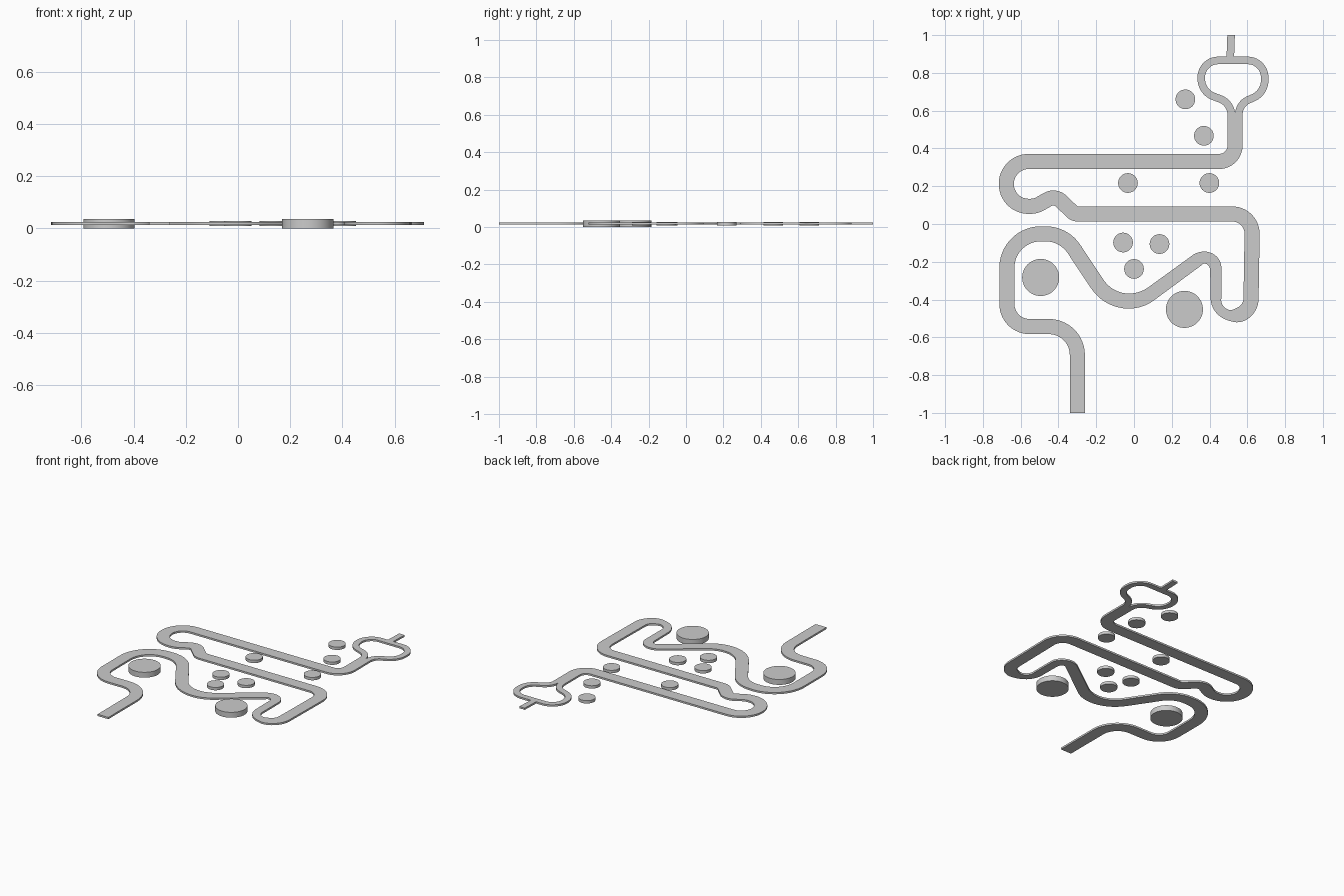
import bpy, bmesh, math
from mathutils import Vector

if "Cube" in bpy.data.objects:
    bpy.data.objects.remove(bpy.data.objects["Cube"])

TRACK_Z, TRACK_T = 0.013, 0.012


def finish(bm, name):
    bmesh.ops.recalc_face_normals(bm, faces=bm.faces)
    me = bpy.data.meshes.new(name)
    bm.to_mesh(me)
    bm.free()
    ob = bpy.data.objects.new(name, me)
    bpy.context.collection.objects.link(ob)
    bpy.ops.object.select_all(action='DESELECT')
    ob.select_set(True)
    bpy.context.view_layer.objects.active = ob
    bpy.ops.object.shade_smooth_by_angle(angle=math.radians(30))


def rounded_path(way):
    """Waypoints (x, y, half width, corner radius) -> list of (point, tangent, half width)."""
    P = [Vector(w[:2]) for w in way]
    out = [(P[0], (P[1] - P[0]).normalized(), way[0][2])]
    for i in range(1, len(P) - 1):
        d0, d1 = (P[i] - P[i - 1]).normalized(), (P[i + 1] - P[i]).normalized()
        r, hw = way[i][3], way[i][2]
        side = 1 if d0.x * d1.y - d0.y * d1.x > 0 else -1
        turn = math.acos(max(-1, min(1, d0.dot(d1))))
        start = P[i] - d0 * r * math.tan(turn / 2)
        centre = start + Vector((-d0.y, d0.x)) * side * r
        n = max(4, round(math.degrees(turn) / 7))
        for k in range(n + 1):
            a = side * turn * k / n
            t = Vector((d0.x * math.cos(a) - d0.y * math.sin(a),
                        d0.x * math.sin(a) + d0.y * math.cos(a)))
            out.append((centre - Vector((-t.y, t.x)) * side * r, t, hw))
    out.append((P[-1], (P[-1] - P[-2]).normalized(), way[-1][2]))
    # ease the width changes along the path
    w = [o[2] for o in out]
    for _ in range(8):
        w = [w[0]] + [(w[i - 1] + w[i] + w[i + 1]) / 3 for i in range(1, len(w) - 1)] + [w[-1]]
    return [(o[0], o[1], h) for o, h in zip(out, w)]


def strip(bm, way, rails):
    rows = []
    for p, t, hw in rounded_path(way):
        n = Vector((-t.y, t.x))
        rows.append([bm.verts.new((*(p + n * hw * s), TRACK_Z)) for s in rails])
    for a, b in zip(rows, rows[1:]):
        for j in range(len(rails) - 1):
            bm.faces.new((a[j], a[j + 1], b[j + 1], b[j]))


def extrude_track(bm, name):
    bmesh.ops.remove_doubles(bm, verts=bm.verts, dist=0.0005)
    g = bmesh.ops.extrude_face_region(bm, geom=list(bm.faces), use_keep_orig=True)
    verts = [v for v in g['geom'] if isinstance(v, bmesh.types.BMVert)]
    bmesh.ops.translate(bm, verts=verts, vec=(0, 0, TRACK_T))
    finish(bm, name)


def disc(name, x, y, r, z0, z1):
    bm = bmesh.new()
    bmesh.ops.create_cone(bm, cap_ends=True, segments=48, radius1=r, radius2=r, depth=z1 - z0)
    bmesh.ops.translate(bm, verts=bm.verts, vec=(x, y, (z0 + z1) / 2))
    finish(bm, name)


W, N = 0.04, 0.02
# winding main track, from the front entrance to the fork
main = [
    (-0.30, -1.0, W, 0), (-0.30, -0.543, W, 0.15), (-0.673, -0.543, W, 0.12),
    (-0.673, -0.052, W, 0.18), (-0.371, -0.052, W, 0.18), (-0.078, -0.493, W, 0.20),
    (0.432, -0.12, 0.032, 0.06), (0.434, -0.485, 0.026, 0.09), (0.618, -0.485, W, 0.09),
    (0.627, 0.053, W, 0.105), (-0.315, 0.053, W, 0.045), (-0.418, 0.152, W, 0.06),
    (-0.52, 0.094, W, 0.10), (-0.676, 0.092, W, 0.118), (-0.676, 0.331, W, 0.118),
    (0.535, 0.331, W, 0.085), (0.535, 0.44, W, 0),
]
bm = bmesh.new()
strip(bm, main, (-1, 0, 1))
extrude_track(bm, "main_track")

# narrow branches around the loop, and the short exit
bm = bmesh.new()
strip(bm, [(0.515, 0.44, N, 0), (0.515, 0.64, N, 0.09), (0.356, 0.70, N, 0.10),
           (0.356, 0.866, N, 0.09), (0.512, 0.866, N, 0)], (-1, 1))
strip(bm, [(0.555, 0.44, N, 0), (0.555, 0.635, N, 0.085), (0.692, 0.695, N, 0.10),
           (0.692, 0.866, N, 0.09), (0.512, 0.866, N, 0)], (-1, 1))
extrude_track(bm, "loop_track")
bm = bmesh.new()
strip(bm, [(0.510, 0.886, N, 0), (0.514, 1.0, N, 0)], (-1, 1))
extrude_track(bm, "exit_track")

# large and small round pads
for i, (x, y) in enumerate([(-0.494, -0.283), (0.267, -0.452)]):
    disc(f"large_pad_{i + 1}", x, y, 0.098, 0, 0.036)
for i, (x, y) in enumerate([(0.272, 0.66), (0.37, 0.467), (-0.032, 0.217), (0.399, 0.217),
                            (-0.058, -0.098), (0.135, -0.106), (0.0, -0.238)]):
    disc(f"small_pad_{i + 1}", x, y, 0.052, 0.009, 0.028)
